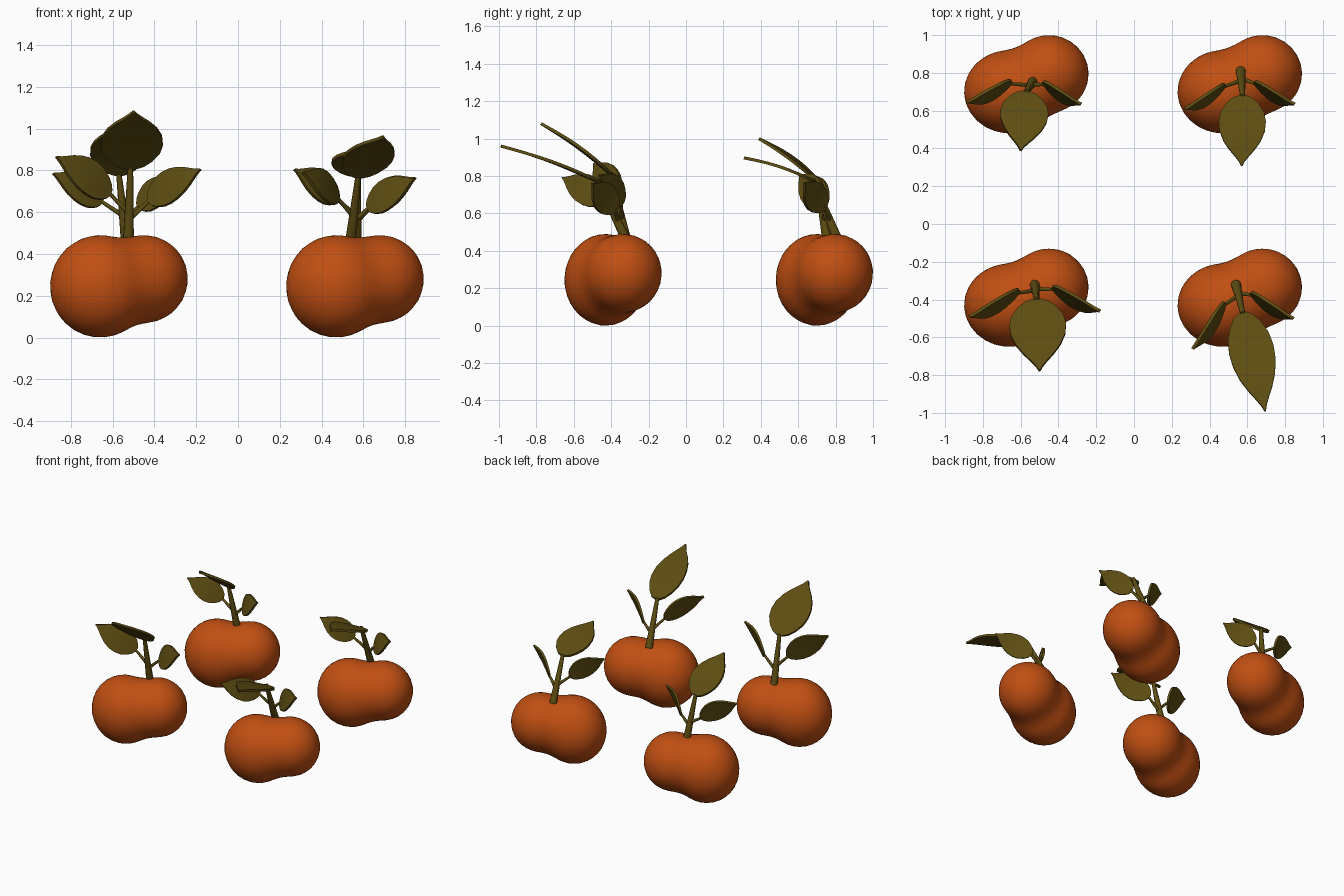
import bpy, bmesh, math
from mathutils import Vector as V

if "Cube" in bpy.data.objects:
    bpy.data.objects.remove(bpy.data.objects["Cube"])


def material(name, rgb):
    m = bpy.data.materials.new(name)
    m.diffuse_color = (*rgb, 1)
    m.use_nodes = True
    m.node_tree.nodes["Principled BSDF"].inputs["Base Color"].default_value = m.diffuse_color
    return m


ORANGE = material("orange", (0.53, 0.078, 0.006))
OLIVE = material("olive green", (0.112, 0.075, 0.006))


def finish(bm, name, mat, angle=40):
    bmesh.ops.recalc_face_normals(bm, faces=bm.faces[:])
    me = bpy.data.meshes.new(name)
    bm.to_mesh(me)
    bm.free()
    me.materials.append(mat)
    ob = bpy.data.objects.new(name, me)
    bpy.context.collection.objects.link(ob)
    bpy.ops.object.select_all(action='DESELECT')
    ob.select_set(True)
    bpy.context.view_layer.objects.active = ob
    bpy.ops.object.shade_smooth_by_angle(angle=math.radians(angle))
    return ob


# Bean body: smooth union of a big and a small lobe, found along rays
LOBES = [(V((-0.66, -0.43, 0.245)), V((0.24, 0.22, 0.245))),
         (V((-0.45, -0.335, 0.28)), V((0.21, 0.205, 0.21)))]


def field(p):
    a, b = [(V([(p[i] - c[i]) / r[i] for i in range(3)]).length - 1) * min(r)
            for c, r in LOBES]
    k = 0.07
    h = max(k - abs(a - b), 0) / k
    return min(a, b) - h * h * k / 4


def body(name, offset):
    bm = bmesh.new()
    bmesh.ops.create_icosphere(bm, subdivisions=4, radius=1)
    mid = (LOBES[0][0] + LOBES[1][0]) / 2
    for v in bm.verts:
        d = v.co.normalized()
        lo, hi = 0.0, 0.6
        for _ in range(14):
            m = (lo + hi) / 2
            if field(mid + d * m) < 0:
                lo = m
            else:
                hi = m
        v.co = mid + d * lo + offset
    finish(bm, name, ORANGE, 60)


# Tapered stem or twig
def stem(name, a, b, r1, r2):
    a, b = V(a), V(b)
    bm = bmesh.new()
    q = (b - a).to_track_quat('Z', 'Y')
    bmesh.ops.create_cone(bm, cap_ends=True, segments=10, radius1=r1, radius2=r2,
                          depth=(b - a).length)
    for v in bm.verts:
        v.co = q @ v.co + (a + b) / 2
    finish(bm, name, OLIVE)


# Pointed leaf: half widths along its length
PROFILE = [(0, .15), (.04, .42), (.12, .68), (.25, .92), (.38, 1), (.52, .96),
           (.66, .79), (.78, .54), (.87, .3), (.94, .13), (1, .03)]


def leaf(name, base, tip, width, normal, arch=0.015):
    base, tip = V(base), V(tip)
    d = tip - base
    n = V(normal)
    n = (n - d * (n.dot(d) / d.dot(d))).normalized()
    s = d.cross(n).normalized()
    bm = bmesh.new()
    rows = []
    for t, w in PROFILE:
        c = base + d * t + n * (arch * math.sin(math.pi * t))
        rows.append([[bm.verts.new(c + s * (k * w * width / 2) + n * h)
                      for k in (-1, 0, 1)] for h in (-0.008, 0.008)])
    for a, b in zip(rows, rows[1:]):
        for h in (0, 1):
            for i in (0, 1):
                bm.faces.new((a[h][i], a[h][i + 1], b[h][i + 1], b[h][i]))
        for i in (0, 2):
            bm.faces.new((a[0][i], b[0][i], b[1][i], a[1][i]))
    for r in (rows[0], rows[-1]):
        bm.faces.new(r[0] + r[1][::-1])
    finish(bm, name, OLIVE)


# Per sprout: body offset, stem foot, top leaf, left leaf, right leaf
LN, RN = (.57, -.77, .3), (-.57, -.77, .3)
SPROUTS = {
    "front_left": ((0, 0, 0), (-.525, -.32, .46),
                   ((-.515, -.40, .81), (-.50, -.775, 1.08), .30, (0, -.1, 1)),
                   ((-.61, -.36, .69), (-.87, -.49, .865), .19, LN),
                   ((-.43, -.34, .655), (-.18, -.46, .805), .175, RN)),
    "front_right": ((1.13, 0, 0), (.54, -.32, .46),
                    ((.575, -.47, .77), (.695, -.99, .96), .24, (0, .3, 1)),
                    ((.48, -.42, .67), (.31, -.66, .79), .165, (.8, -.5, .3)),
                    ((.62, -.37, .62), (.845, -.50, .76), .16, RN)),
    "back_left": ((0, 1.13, 0), (-.535, .755, .46),
                  ((-.57, .70, .78), (-.60, .39, 1.0), .255, (0, -.1, 1)),
                  ((-.65, .75, .65), (-.885, .645, .785), .165, LN),
                  ((-.48, .745, .63), (-.28, .635, .76), .155, RN)),
    "back_right": ((1.13, 1.13, 0), (.565, .81, .46),
                   ((.575, .68, .775), (.57, .31, .897), .25, (0, .3, 1)),
                   ((.48, .73, .66), (.27, .61, .805), .16, LN),
                   ((.64, .745, .63), (.85, .635, .765), .155, RN)),
}
for key, (off, foot, top, left, right) in SPROUTS.items():
    body(key + "_bean", V(off))
    foot, head = V(foot), V(top[0])
    along = (head - foot).normalized()
    stem(key + "_stem", foot, head + along * 0.01, 0.027, 0.013)
    leaf(key + "_top_leaf", *top)
    for side, lf, t in (("left", left, 0.38), ("right", right, 0.3)):
        leaf(f"{key}_{side}_leaf", *lf)
        end = V(lf[0])
        stem(f"{key}_{side}_twig", foot.lerp(head, t),
             end + (V(lf[1]) - end) * 0.06, 0.012, 0.008)
